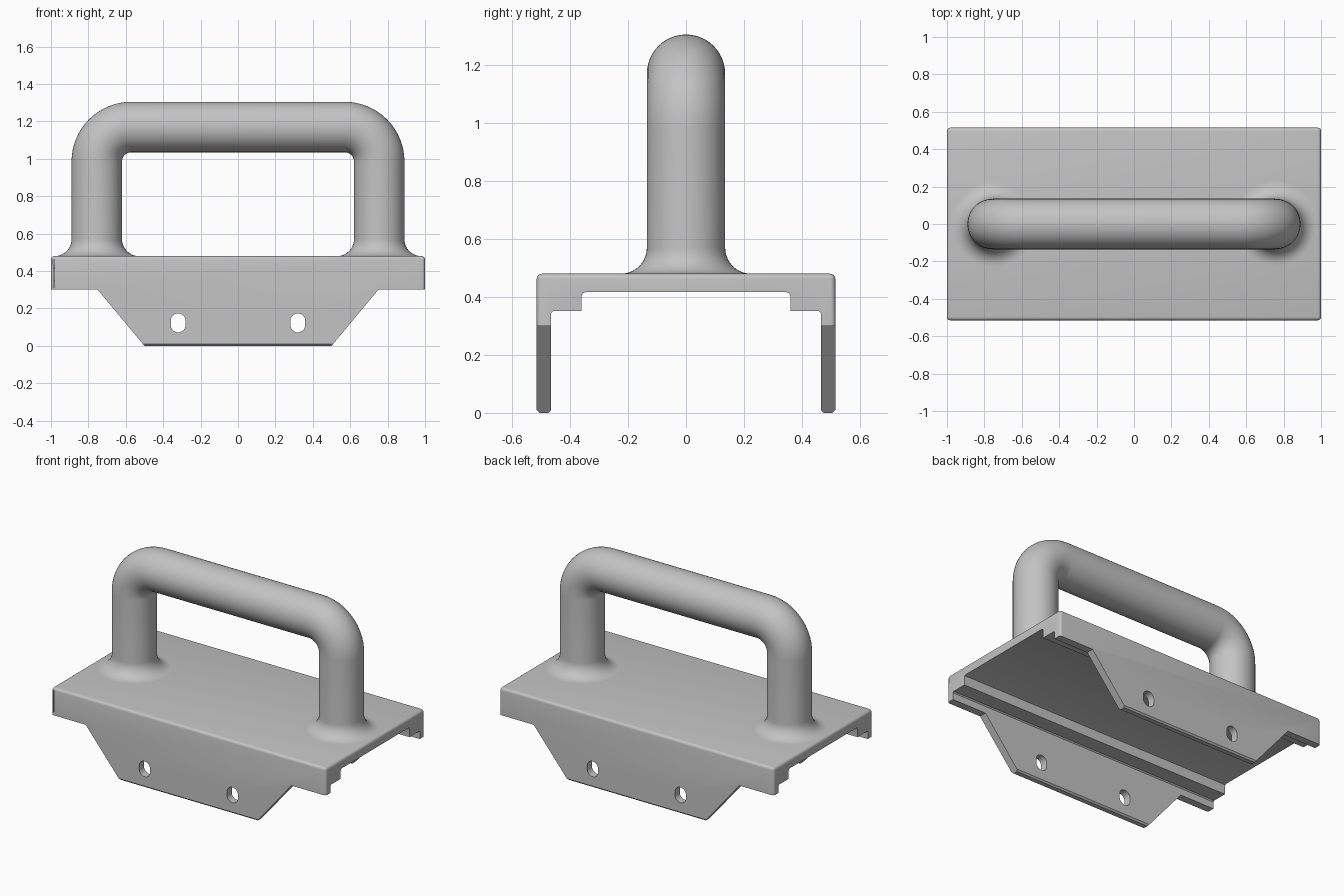
import bpy, bmesh
from math import sin, cos, pi, radians
from mathutils import Vector

if "Cube" in bpy.data.objects:
    bpy.data.objects.remove(bpy.data.objects["Cube"])

grey = bpy.data.materials.new("light grey")
grey.use_nodes = True
colour = (0.55, 0.55, 0.55, 1)
grey.diffuse_color = colour
grey.node_tree.nodes["Principled BSDF"].inputs["Base Color"].default_value = colour


def make_object(name, bm):
    bmesh.ops.recalc_face_normals(bm, faces=bm.faces)
    mesh = bpy.data.meshes.new(name)
    bm.to_mesh(mesh)
    bm.free()
    mesh.materials.append(grey)
    ob = bpy.data.objects.new(name, mesh)
    bpy.context.collection.objects.link(ob)
    return ob


def prism(points, axis, half):
    """Extrude a closed 2D outline along x or y, centred on the origin."""
    bm = bmesh.new()
    place = (lambda a, b: (-half, a, b)) if axis == "x" else (lambda a, b: (a, -half, b))
    face = bm.faces.new([bm.verts.new(place(a, b)) for a, b in points])
    ext = bmesh.ops.extrude_face_region(bm, geom=[face])
    step = Vector((2 * half, 0, 0)) if axis == "x" else Vector((0, 2 * half, 0))
    bmesh.ops.translate(bm, vec=step, verts=[v for v in ext["geom"] if isinstance(v, bmesh.types.BMVert)])
    return bm


def mirrored(half_outline):
    return half_outline + [(-a, b) for a, b in reversed(half_outline)]


def shade(ob):
    bpy.ops.object.select_all(action="DESELECT")
    ob.select_set(True)
    bpy.context.view_layer.objects.active = ob
    bpy.ops.object.shade_smooth_by_angle(angle=radians(35))


# Base plate: channel section with stepped underside and two side flaps
TOP, SIDE, END = 0.48, 0.515, 1.0
section = mirrored([
    (SIDE, TOP), (SIDE, 0.01), (SIDE - 0.01, 0), (0.475, 0), (0.465, 0.01),
    (0.465, 0.345), (0.458, 0.352), (0.36, 0.352), (0.36, 0.403),
    (0.356, 0.413), (0.345, 0.417)])
bm = prism(section, "x", END)


def is_outer_edge(e):
    a, b = (v.co for v in e.verts)
    on_top = min(a.z, b.z) > TOP - 0.001
    corner = abs(a.x - b.x) < 0.001 and min(abs(a.y), abs(b.y)) > SIDE - 0.001
    return on_top or corner


bmesh.ops.bevel(bm, geom=[e for e in bm.edges if is_outer_edge(e)], offset=0.018,
                segments=4, profile=0.5, affect="EDGES")
base = make_object("base_plate", bm)


def cut(points, name):
    cutter = make_object(name, prism(points, "y", 0.7))
    cutter.hide_render = True
    mod = base.modifiers.new(name, "BOOLEAN")
    mod.operation = "DIFFERENCE"
    mod.solver = "EXACT"
    mod.object = cutter
    bpy.context.view_layer.objects.active = base
    bpy.ops.object.modifier_apply(modifier=name)
    bpy.data.objects.remove(cutter)


# Sloped flap ends and rounded mounting slots
for s in (-1, 1):
    cut([(s * 0.75, 0.3), (s * 1.1, 0.3), (s * 1.1, -0.06), (s * 0.45, -0.06)], "flap_cutter")
    slot = []
    for i in range(20):
        t = 2 * pi * (i + 0.5) / 20
        slot.append((s * 0.32 + 0.04 * cos(t), 0.123 + 0.04 * sin(t) + (0.011 if sin(t) > 0 else -0.011)))
    cut(slot, "slot_cutter")
shade(base)

# Handle: round bar swept over two bends, with flared feet
R, LEG, BAR, BEND, FLARE = 0.135, 0.755, 1.17, 0.185, 0.09
SIDES = 48
half_path = [(LEG, TOP - 0.02, 0, R + FLARE)]  # x, z, tilt, radius
for i in range(11):
    t = pi / 2 * i / 10
    half_path.append((LEG, TOP + FLARE * (1 - cos(t)), 0, R + FLARE * (1 - sin(t))))
for i in range(17):
    t = pi / 2 * i / 16
    half_path.append((LEG - BEND + BEND * cos(t), BAR - BEND + BEND * sin(t), t, R))
path = half_path + [(-x, z, pi - t, r) for x, z, t, r in reversed(half_path)]

bm = bmesh.new()
rings = []
for x, z, tilt, r in path:
    ring = []
    for k in range(SIDES):
        a = 2 * pi * k / SIDES
        out = r * cos(a)
        ring.append(bm.verts.new((x + out * cos(tilt), r * sin(a), z + out * sin(tilt))))
    rings.append(ring)
for lower, upper in zip(rings, rings[1:]):
    for k in range(SIDES):
        n = (k + 1) % SIDES
        bm.faces.new((lower[k], lower[n], upper[n], upper[k]))
bm.faces.new(rings[0])
bm.faces.new(rings[-1])
shade(make_object("handle", bm))
